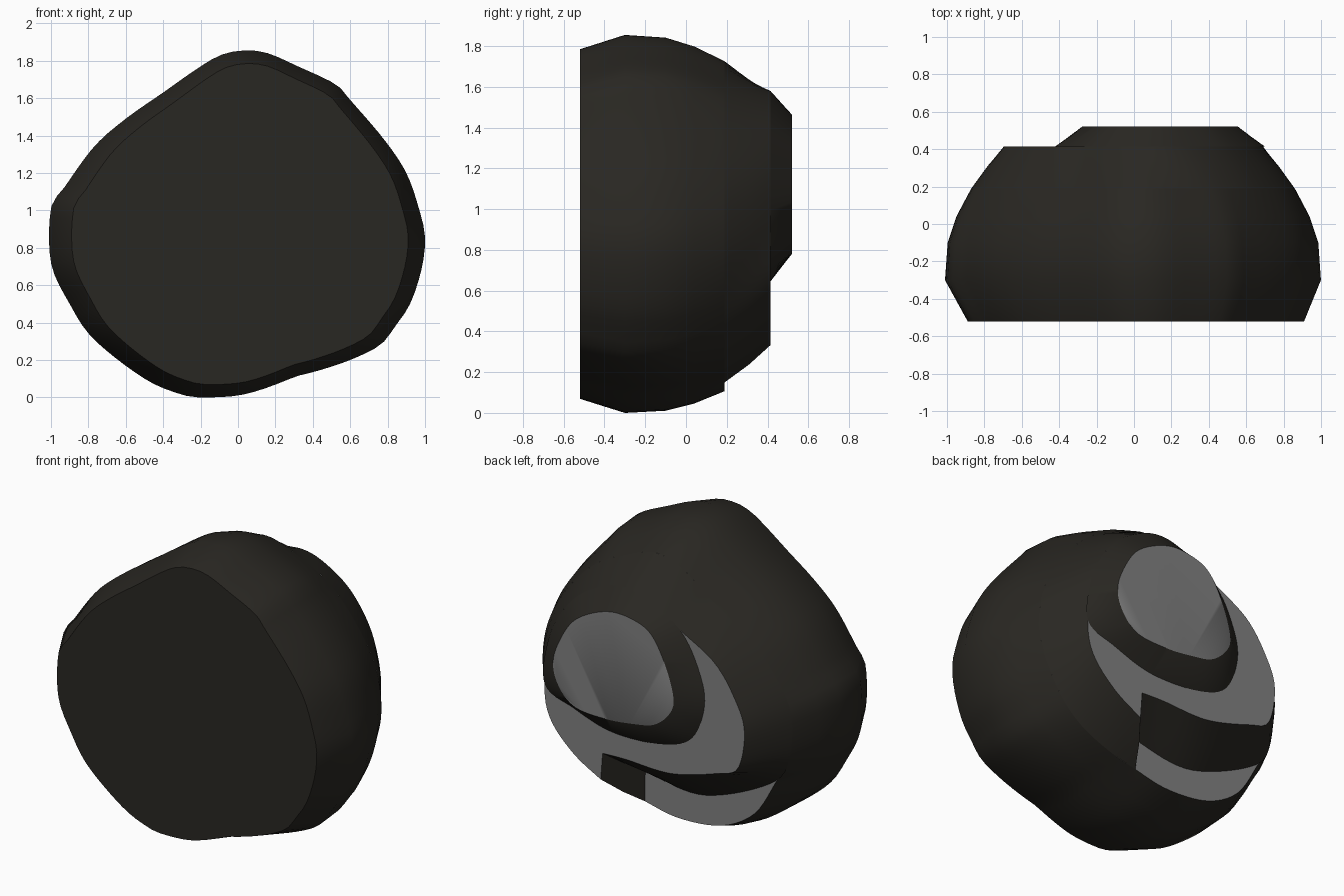
import bpy, bmesh, math
from mathutils import Vector

if "Cube" in bpy.data.objects:
    bpy.data.objects.remove(bpy.data.objects["Cube"])

N = 96


def material(name, col):
    m = bpy.data.materials.new(name)
    m.diffuse_color = (*col, 1)
    m.use_nodes = True
    m.node_tree.nodes["Principled BSDF"].inputs["Base Color"].default_value = m.diffuse_color
    return m


BARK = material("dark_bark", (0.022, 0.020, 0.016))
CUT = material("pale_cut", (0.22, 0.22, 0.22))


def outline(pts, closed=True):
    """Catmull-Rom through (x, z) points, resampled evenly to N points."""
    p = [Vector(q) for q in pts]
    n = len(p)
    at = (lambda i: p[i % n]) if closed else (lambda i: p[max(0, min(n - 1, i))])
    dense = []
    for i in range(n if closed else n - 1):
        a, b, c, d = (at(i + k) for k in (-1, 0, 1, 2))
        for s in range(12):
            t = s / 12
            dense.append(0.5 * (2 * b + (c - a) * t + (2 * a - 5 * b + 4 * c - d) * t * t
                                + (3 * b - a - 3 * c + d) * t ** 3))
    dense.append(p[0] if closed else p[-1])
    acc = [0.0]
    for a, b in zip(dense, dense[1:]):
        acc.append(acc[-1] + (b - a).length)
    out, j = [], 0
    for k in range(N):
        L = acc[-1] * k / (N if closed else N - 1)
        while j < len(dense) - 2 and acc[j + 1] < L:
            j += 1
        f = (L - acc[j]) / max(acc[j + 1] - acc[j], 1e-9)
        out.append(dense[j].lerp(dense[j + 1], f))
    return out


def mix(a, b, t):
    return [p.lerp(q, t) for p, q in zip(a, b)]


def loft(name, levels, front_cap=False):
    """Skin the (y, outline) levels, with a pale cut face at the back."""
    bm = bmesh.new()
    rings = [[bm.verts.new((p.x, y, p.y)) for p in ring] for y, ring in levels]
    for a, b in zip(rings, rings[1:]):
        for i in range(N):
            j = (i + 1) % N
            bm.faces.new((b[i], b[j], a[j], a[i]))
    if front_cap:
        bm.faces.new(rings[0])
    bm.faces.new(rings[-1][::-1]).material_index = 1
    bm.normal_update()
    bmesh.ops.triangulate(bm, faces=[f for f in bm.faces if len(f.verts) > 4])
    me = bpy.data.meshes.new(name)
    bm.to_mesh(me)
    bm.free()
    me.materials.append(BARK)
    me.materials.append(CUT)
    ob = bpy.data.objects.new(name, me)
    bpy.context.collection.objects.link(ob)
    bpy.ops.object.select_all(action='DESELECT')
    ob.select_set(True)
    bpy.context.view_layer.objects.active = ob
    bpy.ops.object.shade_smooth_by_angle(angle=math.radians(38))


# widest outline, seen from the front
widest = outline([
    (.15, .05), (.32, .115), (.42, .14), (.6, .2), (.76, .28), (.84, .38), (.92, .5), (.98, .68),
    (1, .85), (.97, 1.0), (.9, 1.2), (.78, 1.38), (.6, 1.59), (.52, 1.675), (.32, 1.77),
    (.16, 1.84), (.04, 1.855), (-.08, 1.835), (-.2, 1.77), (-.4, 1.63), (-.6, 1.49),
    (-.77, 1.34), (-.93, 1.12), (-1, 1.01), (-1, .72), (-.9, .5), (-.77, .31), (-.5, .1),
    (-.3, .015), (-.18, 0), (0, .01)])
front = [Vector((p.x * .895 + .015, (p.y - .92) * .925 + .92)) for p in widest]

# outline at the first cut: shared upper part, two different lower parts
upper = [(.35, .2), (.55, .29), (.7, .43), (.82, .65), (.86, .85), (.82, 1.1), (.68, 1.35),
         (.5, 1.54), (.3, 1.65), (.08, 1.725), (-.1, 1.68), (-.3, 1.54), (-.55, 1.38),
         (-.7, 1.24), (-.84, 1.03), (-.87, .85), (-.84, .65), (-.764, .527)]
first_outer = outline([(.15, .15)] + upper + [(-.61, .278), (-.381, .14), (-.088, .107)])
first_inner = outline([(.15, .15)] + upper + [(-.54, .397), (-.283, .303), (-.088, .295),
                                              (.149, .345)], closed=False)

# outlines at the second cut: they share the upper right side
shared = [(.69, .83), (.65, 1.15), (.5, 1.4), (.3, 1.54), (.13, 1.58), (-.05, 1.53), (-.25, 1.414)]
second_outer = outline([(.30, .333), (.49, .445), (.65, .62)] + shared +
                       [(-.486, 1.275), (-.625, 1.09), (-.695, .9), (-.65, .656), (-.507, .586),
                        (-.186, .5), (.128, .505), (.287, .5)], closed=False)
second_inner = outline([(.219, .65), (.49, .73)] + shared +
                       [(-.37, 1.22), (-.42, 1.0), (-.332, .76), (-.116, .665)])

# oval face at the very back
oval = outline([(.2, .78), (.414, .8), (.53, .92), (.553, 1.07), (.47, 1.262), (.37, 1.37),
                (.2, 1.45), (.05, 1.46), (-.109, 1.405), (-.214, 1.24), (-.277, 1.04),
                (-.25, .93), (-.144, .834), (0, .8)])

# three stacked tiers, front to back
loft("base_tier", [(-.52, front), (-.3, widest), (-.1, mix(widest, first_outer, .1)),
                   (.04, mix(widest, first_outer, .43)), (.19, first_outer)], True)
loft("middle_tier", [(.19, first_inner), (.31, mix(first_inner, second_outer, .48)),
                     (.415, second_outer)])
loft("back_tier", [(.415, second_inner), (.52, oval)])
